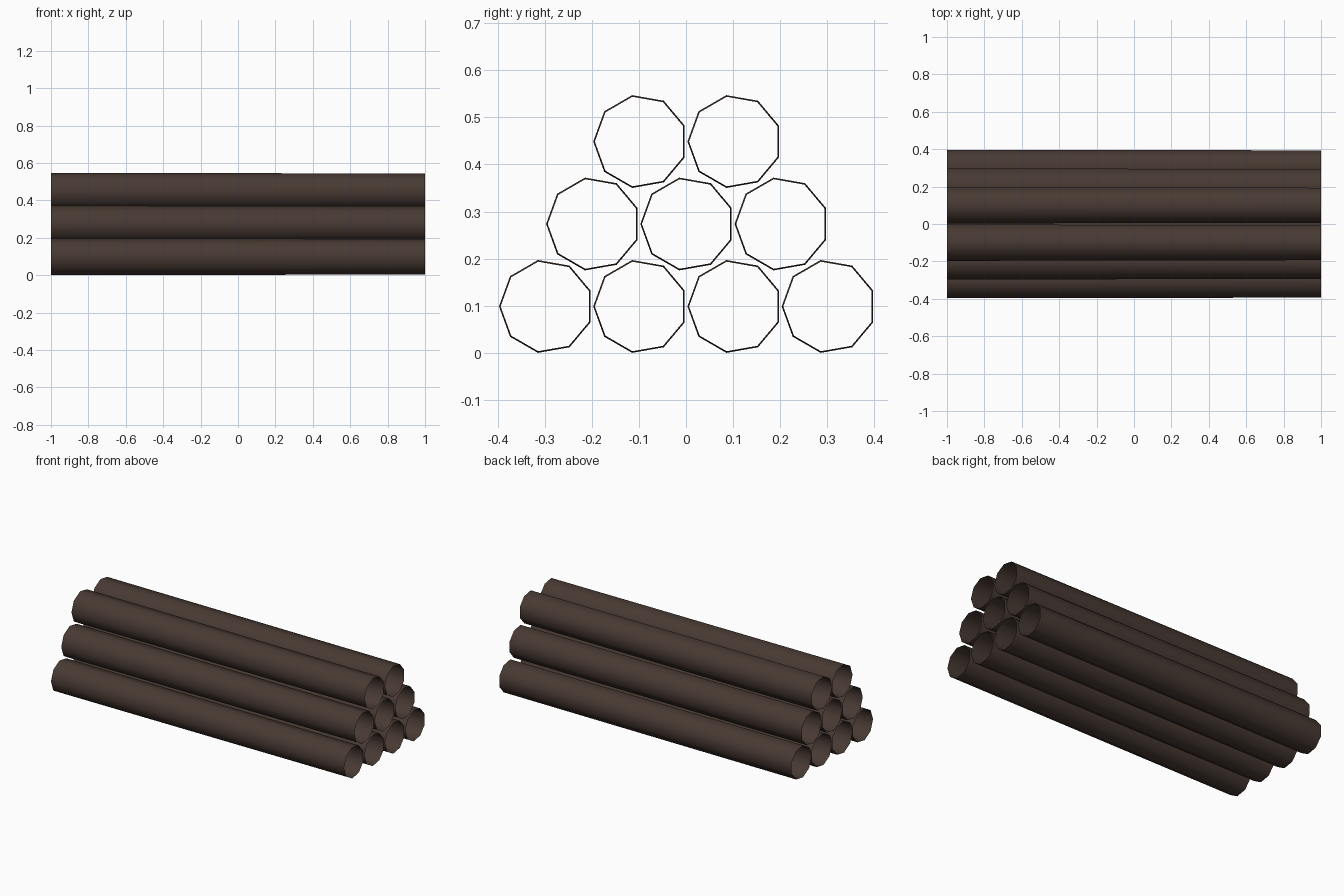
import bpy
import bmesh
import math

if "Cube" in bpy.data.objects:
    bpy.data.objects.remove(bpy.data.objects["Cube"])

SIDES = 9
R_BACK, R_FRONT = 0.100, 0.0965   # pipes taper slightly towards +x
PITCH, ROW_STEP = 0.2, 0.175
Z0 = R_BACK * math.sin(math.radians(80))   # lowest corners rest on z = 0
Y0 = R_BACK * (1 - math.cos(math.radians(20))) / 2   # centres the odd-sided outline

brown = bpy.data.materials.new("dark brown")
brown.diffuse_color = (0.065, 0.042, 0.033, 1)
brown.use_nodes = True
brown.node_tree.nodes["Principled BSDF"].inputs["Base Color"].default_value = brown.diffuse_color


def make_pipe(name, y, z):
    """Open, smooth nine-sided tube along x with a corner facing -y."""
    bm = bmesh.new()
    rings = []
    for x, r in ((-1, R_BACK), (1, R_FRONT)):
        ring = []
        for i in range(SIDES):
            a = math.pi + math.tau * i / SIDES
            ring.append(bm.verts.new((x, r * math.cos(a), r * math.sin(a))))
        rings.append(ring)
    a, b = rings
    for i in range(SIDES):
        j = (i + 1) % SIDES
        face = bm.faces.new((a[i], a[j], b[j], b[i]))
        face.smooth = True
    mesh = bpy.data.meshes.new(name)
    bm.normal_update()
    # make the walls face outwards
    f = next(iter(bm.faces))
    c = f.calc_center_median()
    if f.normal.y * c.y + f.normal.z * c.z < 0:
        bmesh.ops.reverse_faces(bm, faces=bm.faces[:])
    bm.to_mesh(mesh)
    bm.free()
    mesh.materials.append(brown)
    obj = bpy.data.objects.new(name, mesh)
    obj.location = (0, y, z)
    bpy.context.collection.objects.link(obj)


# Stack of four, three and two pipes
for row, count in enumerate((4, 3, 2)):
    for k in range(count):
        make_pipe(f"pipe_row{row + 1}_{k + 1}",
                  (k - (count - 1) / 2) * PITCH + Y0,
                  Z0 + row * ROW_STEP)
